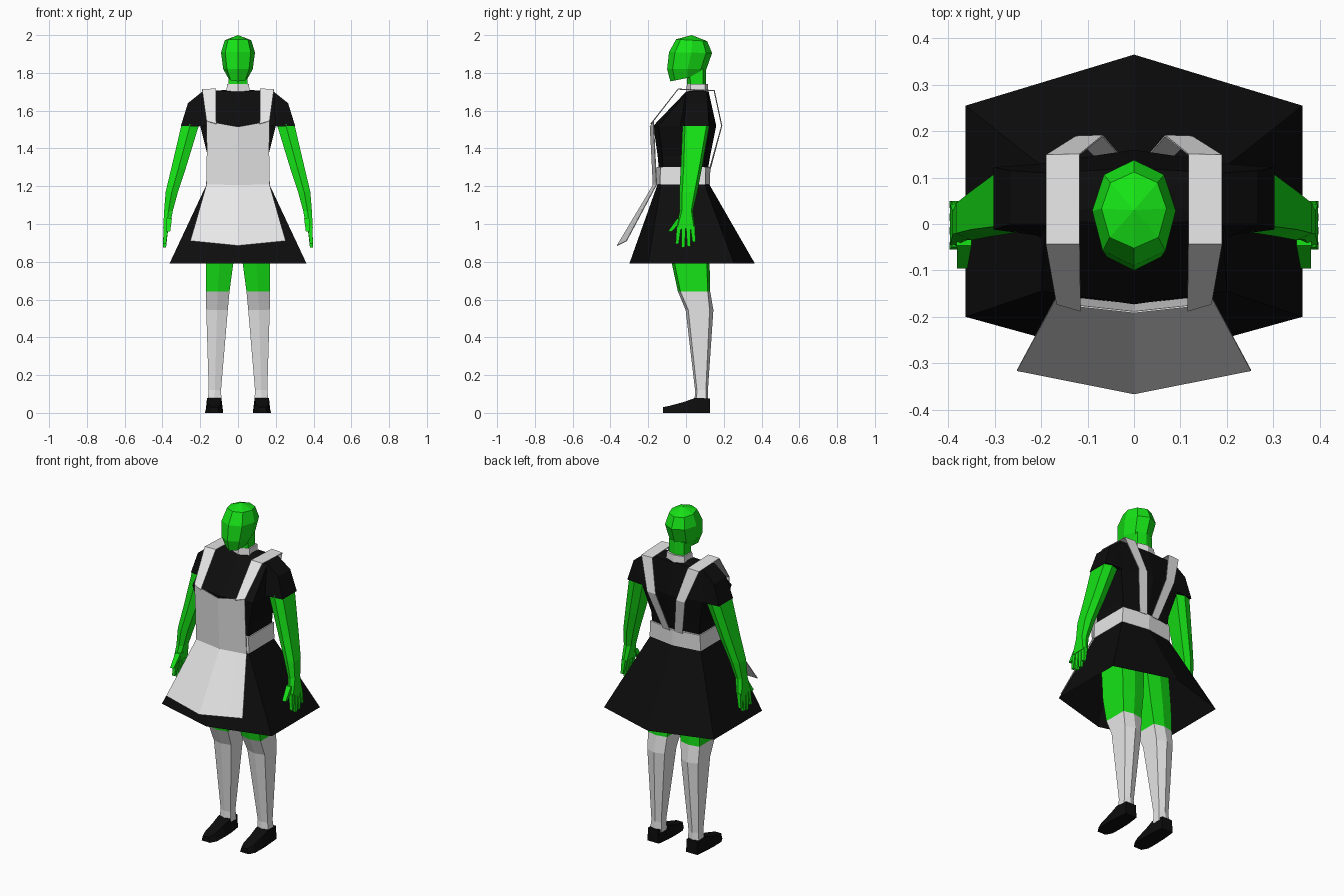
import bpy, bmesh
from mathutils import Vector


def material(name, rgb):
    m = bpy.data.materials.new(name)
    m.diffuse_color = (*rgb, 1)
    return m


GREEN = material("green_skin", (0.008, 0.77, 0.008))
BLACK = material("black_cloth", (0.004, 0.004, 0.004))
WHITE = material("white_cloth", (0.8, 0.8, 0.8))


def finish(bm, name, mat, mirror=False, thick=0):
    bmesh.ops.remove_doubles(bm, verts=bm.verts, dist=0.0005)
    bmesh.ops.recalc_face_normals(bm, faces=bm.faces)
    me = bpy.data.meshes.new(name)
    bm.to_mesh(me)
    bm.free()
    me.materials.append(mat)
    ob = bpy.data.objects.new(name, me)
    bpy.context.collection.objects.link(ob)
    if thick:
        s = ob.modifiers.new("thickness", 'SOLIDIFY')
        s.thickness, s.offset = thick, 0
    if mirror:
        ob.modifiers.new("mirror", 'MIRROR')
    return ob


def loft(bm, rings, closed=True, caps=(True, True), apex=None):
    """Skin a list of rings; optional end caps and a pointed top."""
    vs = [[bm.verts.new(p) for p in r] for r in rings]
    n = len(vs[0])
    for a, b in zip(vs, vs[1:]):
        for i in range(n if closed else n - 1):
            j = (i + 1) % n
            bm.faces.new((a[i], a[j], b[j], b[i]))
    if closed and caps[0]:
        bm.faces.new(vs[0])
    if apex:
        tip = bm.verts.new(apex)
        for i in range(n):
            bm.faces.new((vs[-1][i], vs[-1][(i + 1) % n], tip))
    elif closed and caps[1]:
        bm.faces.new(vs[-1])


def part(name, mat, rings, mirror=False, thick=0, **kw):
    bm = bmesh.new()
    loft(bm, rings, **kw)
    return finish(bm, name, mat, mirror, thick)


def hexa(z, x0, x1, yf, yfc, ybc, yb):
    """Six-sided section: ridges in front and back, straight flanks."""
    c = (x0 + x1) / 2
    return [(c, yf, z), (x1, yfc, z), (x1, ybc, z),
            (c, yb, z), (x0, ybc, z), (x0, yfc, z)]


def body(z, x, *ys):
    return hexa(z, -x, x, *ys)


def skull(zf, zb, x, yf, yb):
    """Eight-sided head section, tilted from front to back."""
    half = [(0, 0), (0.75, 0.14), (1, 0.52), (0.72, 0.86), (0, 1)]
    pts = half + [(-u, v) for u, v in half[3:0:-1]]
    return [(u * x, yf + v * (yb - yf), zf + v * (zb - zf)) for u, v in pts]


# Head and neck
part("head", GREEN, [
    skull(1.755, 1.79, 0.052, -0.083, 0.09),
    skull(1.82, 1.82, 0.078, -0.1, 0.108),
    skull(1.91, 1.905, 0.09, -0.09, 0.138),
    skull(1.978, 1.968, 0.07, -0.052, 0.112)], apex=(0, 0.03, 2.0))
part("neck", GREEN, [
    body(1.70, 0.05, 0.01, 0.025, 0.09, 0.105),
    body(1.82, 0.05, 0.0, 0.02, 0.09, 0.105)])
part("collar", WHITE, [
    body(1.69, 0.062, 0.0, 0.02, 0.1, 0.12),
    body(1.742, 0.058, 0.005, 0.025, 0.1, 0.115)])

# Blouse and short sleeves
part("blouse", BLACK, [
    body(1.25, 0.155, -0.14, -0.12, 0.09, 0.11),
    body(1.36, 0.16, -0.15, -0.125, 0.1, 0.128),
    body(1.52, 0.20, -0.173, -0.145, 0.13, 0.16),
    body(1.70, 0.19, 0.0, 0.01, 0.11, 0.12)], apex=(0, 0.06, 1.715))
part("sleeve", BLACK, [
    [(0.17, 0.0, 1.70), (0.17, 0.11, 1.70), (0.17, 0.13, 1.50), (0.17, -0.03, 1.50)],
    [(0.19, 0.0, 1.70), (0.19, 0.11, 1.70), (0.2, 0.13, 1.518), (0.2, -0.03, 1.518)],
    [(0.265, 0.0, 1.64), (0.265, 0.115, 1.64), (0.203, 0.13, 1.518), (0.203, -0.025, 1.518)],
    [(0.303, -0.012, 1.518), (0.303, 0.122, 1.518), (0.204, 0.13, 1.517), (0.204, -0.025, 1.517)],
], mirror=True)

# Arm with hand, fingers and thumb
bm = bmesh.new()
loft(bm, [
    hexa(1.53, 0.205, 0.298, -0.018, -0.005, 0.11, 0.125),
    hexa(1.30, 0.275, 0.352, -0.028, -0.012, 0.07, 0.085),
    hexa(1.17, 0.318, 0.383, -0.035, -0.02, 0.045, 0.06),
    hexa(1.07, 0.345, 0.391, -0.033, -0.022, 0.028, 0.037),
    hexa(0.98, 0.362, 0.396, -0.05, -0.045, 0.042, 0.048)])


def finger(bm, a, b, r0, r1):
    rings = []
    for p, r in ((a, r0), (b, r1)):
        rings.append([Vector(p) + Vector((sx * r, sy * r, 0))
                      for sx, sy in ((-1, -1), (1, -1), (1, 1), (-1, 1))])
    loft(bm, rings)


for y0, y1, z in ((-0.037, -0.047, 0.895), (-0.013, -0.015, 0.875),
                  (0.012, 0.015, 0.88), (0.035, 0.042, 0.905)):
    finger(bm, (0.38, y0, 0.99), (0.389, y1, z), 0.0125, 0.008)
finger(bm, (0.366, -0.03, 1.03), (0.37, -0.085, 0.96), 0.016, 0.011)
finish(bm, "arm", GREEN, mirror=True)

# Skirt and waistband
part("skirt", BLACK, [
    body(0.79, 0.363, -0.3, -0.2, 0.255, 0.365),
    body(1.212, 0.165, -0.15, -0.133, 0.098, 0.122)], caps=(False, True))
part("waistband", WHITE, [
    body(1.208, 0.169, -0.155, -0.138, 0.102, 0.127),
    body(1.302, 0.164, -0.155, -0.135, 0.104, 0.129)])


# Apron: bib and front panel as one sheet
def apron_row(zs, zc, x, ys, yc, k=0.68):
    zk, yk = zc + (zs - zc) * k, yc + (ys - yc) * k
    return [(-x, ys, zs), (-x * k, yk, zk), (0, yc, zc), (x * k, yk, zk), (x, ys, zs)]


part("apron", WHITE, [
    apron_row(1.545, 1.515, 0.166, -0.172, -0.19),
    apron_row(1.40, 1.39, 0.165, -0.165, -0.183),
    apron_row(1.21, 1.205, 0.166, -0.155, -0.174),
    apron_row(0.91, 0.885, 0.252, -0.315, -0.365)], closed=False, thick=0.004)

# Shoulder straps, over the shoulder and converging at the back
part("strap", WHITE, [
    [(0.115, -0.187, 1.53), (0.167, -0.172, 1.545)],
    [(0.117, -0.042, 1.715), (0.19, -0.042, 1.713)],
    [(0.117, 0.15, 1.708), (0.19, 0.148, 1.705)],
    [(0.067, 0.19, 1.52), (0.125, 0.188, 1.52)],
    [(0.015, 0.13, 1.295), (0.065, 0.125, 1.295)]],
    closed=False, thick=0.004, mirror=True)

# Legs: bare thigh, stocking, shoe
knee = hexa(0.643, 0.045, 0.17, -0.043, -0.03, 0.115, 0.128)
part("thigh", GREEN, [
    knee,
    hexa(0.79, 0.025, 0.17, -0.075, -0.06, 0.11, 0.125),
    hexa(1.1, 0.0, 0.16, -0.11, -0.09, 0.09, 0.105)], mirror=True)
part("stocking", WHITE, [
    hexa(0.06, 0.087, 0.162, 0.045, 0.055, 0.108, 0.118),
    hexa(0.12, 0.09, 0.155, 0.048, 0.058, 0.105, 0.116),
    hexa(0.545, 0.054, 0.168, -0.002, 0.012, 0.125, 0.145),
    knee], mirror=True)


def shoe_row(y, x0, x1, top, inset):
    return [(x0, y, 0), (x1, y, 0), (x1 - inset, y, top), (x0 + inset, y, top)]


part("shoe", BLACK, [
    shoe_row(0.128, 0.09, 0.165, 0.076, 0.004),
    shoe_row(0.05, 0.08, 0.172, 0.08, 0.008),
    shoe_row(-0.01, 0.078, 0.175, 0.058, 0.014),
    shoe_row(-0.085, 0.08, 0.174, 0.038, 0.016),
    shoe_row(-0.122, 0.1, 0.155, 0.03, 0.008)], mirror=True)
